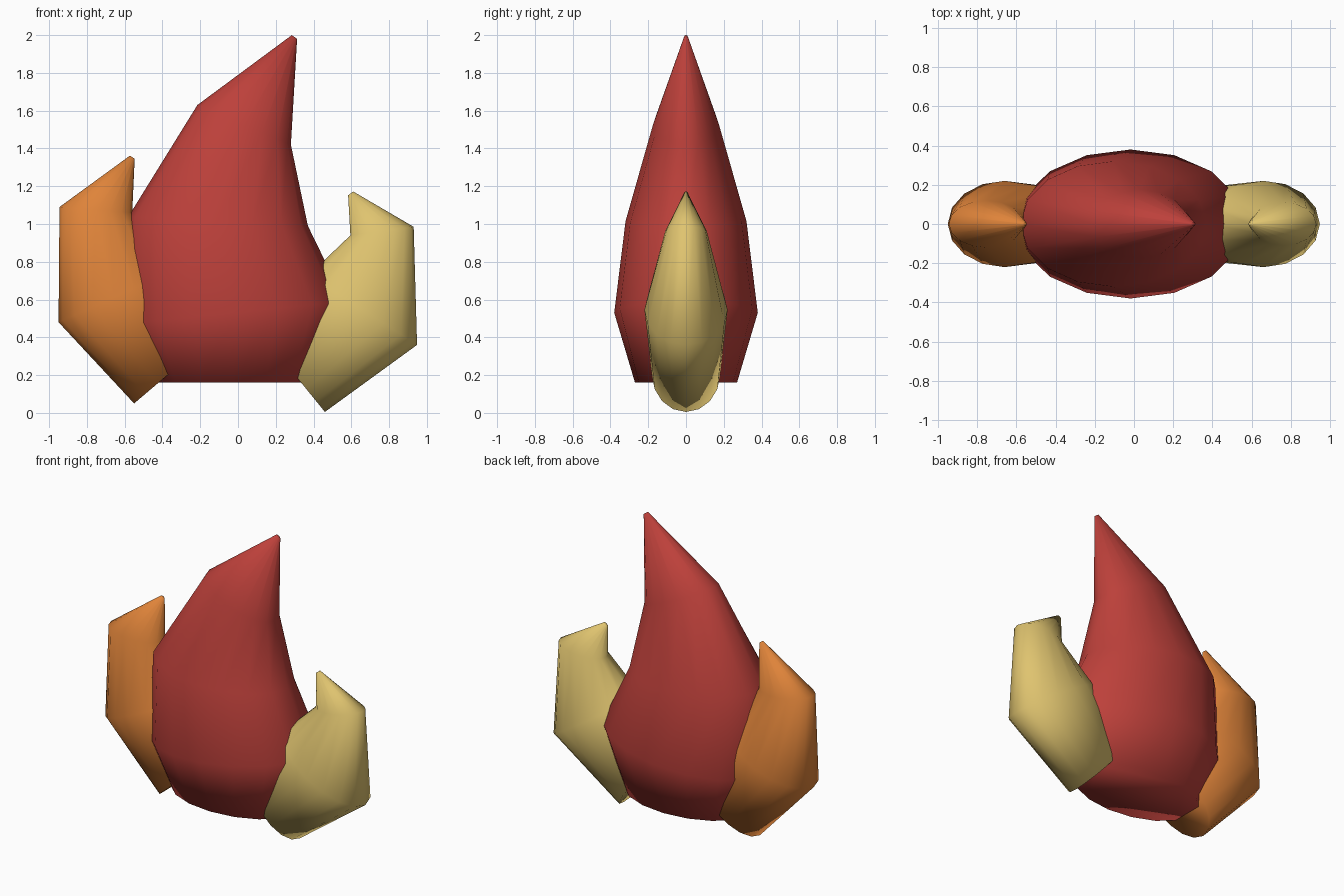
import bpy, bmesh, math
from mathutils import Vector

if "Cube" in bpy.data.objects:
    bpy.data.objects.remove(bpy.data.objects["Cube"])

SEGMENTS = 16


def make_material(name, color):
    mat = bpy.data.materials.new(name)
    mat.diffuse_color = (*color, 1.0)
    mat.use_nodes = True
    mat.node_tree.nodes["Principled BSDF"].inputs["Base Color"].default_value = mat.diffuse_color
    return mat


def flame(name, rings, mat):
    """Loft tilted elliptical rings: (left x, left z, right x, right z, half depth)."""
    bm = bmesh.new()
    loops = []
    for lx, lz, rx, rz, depth in rings:
        left, right = Vector((lx, 0, lz)), Vector((rx, 0, rz))
        centre, half = (left + right) / 2, (right - left) / 2
        loop = []
        for i in range(SEGMENTS):
            a = 2 * math.pi * i / SEGMENTS
            loop.append(bm.verts.new(centre + half * math.cos(a)
                                     + Vector((0, depth * math.sin(a), 0))))
        loops.append(loop)
    for low, high in zip(loops, loops[1:]):
        for i in range(SEGMENTS):
            j = (i + 1) % SEGMENTS
            bm.faces.new((low[i], low[j], high[j], high[i]))
    # Close the base and the tip
    bm.faces.new(loops[0])
    bm.faces.new(loops[-1])
    bmesh.ops.recalc_face_normals(bm, faces=bm.faces)
    for f in bm.faces:
        f.smooth = True
    mesh = bpy.data.meshes.new(name)
    bm.to_mesh(mesh)
    bm.free()
    mesh.materials.append(mat)
    obj = bpy.data.objects.new(name, mesh)
    bpy.context.collection.objects.link(obj)
    return obj


red = make_material("flame red", (0.51, 0.052, 0.043))
orange = make_material("flame orange", (0.74, 0.23, 0.042))
yellow = make_material("flame yellow", (0.74, 0.55, 0.16))

# Large central flame
flame("central_flame", [
    (-0.46, 0.16, 0.42, 0.16, 0.27),
    (-0.60, 0.47, 0.565, 0.59, 0.38),
    (-0.58, 1.04, 0.37, 0.99, 0.32),
    (-0.215, 1.63, 0.28, 1.42, 0.175),
    (0.285, 2.0, 0.313, 1.98, 0.01),
], red)

# Side flame on the left
flame("left_flame", [
    (-0.55, 0.05, -0.15, 0.39, 0.18),
    (-0.95, 0.48, -0.37, 0.74, 0.22),
    (-0.945, 1.09, -0.56, 1.06, 0.12),
    (-0.572, 1.362, -0.547, 1.345, 0.01),
], orange)

# Side flame on the right
flame("right_flame", [
    (0.14, 0.40, 0.46, 0.005, 0.18),
    (0.375, 0.73, 0.948, 0.36, 0.22),
    (0.595, 0.94, 0.93, 0.985, 0.11),
    (0.583, 1.152, 0.61, 1.172, 0.01),
], yellow)
